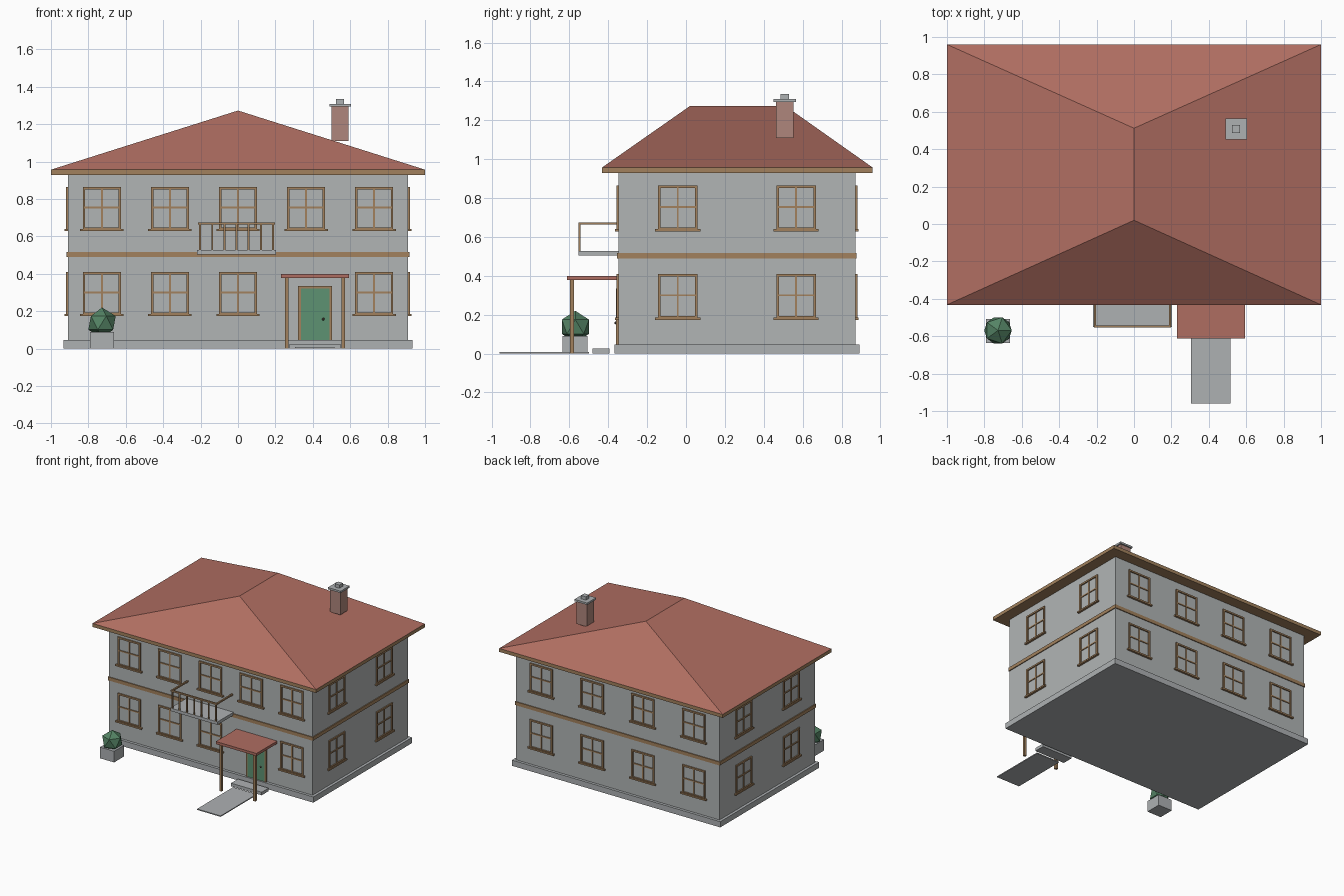
import bpy, bmesh
from math import pi
from mathutils import Matrix, Vector

if "Cube" in bpy.data.objects:
    bpy.data.objects.remove(bpy.data.objects["Cube"])


def material(name, rgb):
    m = bpy.data.materials.new(name)
    m.diffuse_color = (*rgb, 1)
    m.use_nodes = True
    m.node_tree.nodes["Principled BSDF"].inputs["Base Color"].default_value = m.diffuse_color
    return m


WALL = material("wall_grey", (0.44, 0.46, 0.46))
STONE = material("stone_grey", (0.42, 0.44, 0.45))
ROOF = material("roof_red", (0.43, 0.155, 0.12))
TRIM = material("trim_brown", (0.36, 0.22, 0.11))
DOOR = material("door_green", (0.11, 0.29, 0.17))
LEAF = material("leaf_green", (0.09, 0.23, 0.13))
BRICK = material("chimney_brick", (0.43, 0.24, 0.20))
METAL = material("dark_metal", (0.10, 0.08, 0.06))


def finish(name, bm, mat):
    bmesh.ops.recalc_face_normals(bm, faces=bm.faces[:])
    me = bpy.data.meshes.new(name)
    bm.to_mesh(me)
    bm.free()
    me.materials.append(mat)
    ob = bpy.data.objects.new(name, me)
    bpy.context.collection.objects.link(ob)
    return ob


def boxes(name, mat, spans, frame=Matrix()):
    """One object made of boxes, each given as (x0, x1, y0, y1, z0, z1)."""
    bm = bmesh.new()
    for x0, x1, y0, y1, z0, z1 in spans:
        mid = Vector((x0 + x1, y0 + y1, z0 + z1)) / 2
        size = Matrix.Diagonal((x1 - x0, y1 - y0, z1 - z0, 1))
        bmesh.ops.create_cube(bm, size=1, matrix=frame @ Matrix.Translation(mid) @ size)
    return finish(name, bm, mat)


# House body, centred on YC in depth
YC, HX, HY = 0.262, 0.91, 0.609
FRONT = YC - HY


def slab(name, mat, grow, z0, z1):
    return boxes(name, mat, [(-HX - grow, HX + grow, FRONT - grow, YC + HY + grow, z0, z1)])


slab("plinth", STONE, 0.022, 0, 0.046)
slab("walls", WALL, 0, 0.04, 0.935)
slab("floor_band", TRIM, 0.007, 0.49, 0.518)
boxes("eaves", TRIM, [(-1, 1, -0.432, 0.96, 0.929, 0.957)])

# Hipped roof with its ridge running front to back
bm = bmesh.new()
a, b, c, d, r0, r1 = [bm.verts.new(p) for p in (
    (-1, -0.432, 0.957), (1, -0.432, 0.957), (1, 0.96, 0.957), (-1, 0.96, 0.957),
    (0, 0.02, 1.273), (0, 0.512, 1.273))]
for f in ((a, b, r0), (b, c, r1, r0), (c, d, r1), (d, a, r0, r1), (d, c, b, a)):
    bm.faces.new(f)
finish("roof", bm, ROOF)

# Windows: local x runs along the wall, -y points outwards
def window(name, frame, x, z):
    w, h, t, o = 0.102, 0.23, 0.013, -0.01
    boxes(name, TRIM, [
        (x - w, x - w + t, o, 0.005, z, z + h),
        (x + w - t, x + w, o, 0.005, z, z + h),
        (x - w + t, x + w - t, o, 0.005, z + h - t, z + h),
        (x - w + t, x + w - t, o, 0.005, z, z + t),
        (x - 0.005, x + 0.005, -0.006, 0.005, z + t, z + h - t),
        (x - w + t, x + w - t, -0.006, 0.005, z + 0.115, z + 0.125),
        (x - 0.116, x + 0.116, -0.017, 0.005, z - 0.006, z + 0.006),
    ], frame)


SIDES = (("front", 0, HX, HY, 5), ("right", pi / 2, HY, HX, 2),
         ("back", pi, HX, HY, 4), ("left", -pi / 2, HY, HX, 2))
for side, angle, half, dist, n in SIDES:
    frame = (Matrix.Translation((0, YC, 0)) @ Matrix.Rotation(angle, 4, 'Z')
             @ Matrix.Translation((0, -dist, 0)))
    for i in range(n):
        x = half * ((2 * i + 1) / n - 1)
        for level, z in (("lower", 0.18), ("upper", 0.635)):
            if side == "front" and level == "lower" and i == 3:
                continue  # the door stands here
            window(f"{side}_{level}_window_{i + 1}", frame, x, z)

# Front door
DX = 0.412
boxes("door_leaf", DOOR, [(DX - 0.076, DX + 0.076, FRONT - 0.01, FRONT + 0.01, 0.046, 0.321)])
boxes("door_frame", TRIM, [
    (DX - 0.09, DX - 0.076, FRONT - 0.013, FRONT + 0.01, 0.046, 0.335),
    (DX + 0.076, DX + 0.09, FRONT - 0.013, FRONT + 0.01, 0.046, 0.335),
    (DX - 0.076, DX + 0.076, FRONT - 0.013, FRONT + 0.01, 0.321, 0.335)])
bm = bmesh.new()
bmesh.ops.create_icosphere(bm, subdivisions=1, radius=0.008,
                           matrix=Matrix.Translation((0.456, FRONT - 0.015, 0.158)))
finish("door_knob", bm, METAL)

# Porch, step and path
boxes("porch_roof", ROOF, [(0.23, 0.594, -0.612, FRONT, 0.379, 0.4)])
boxes("porch_posts", TRIM, [(DX + s - 0.01, DX + s + 0.01, -0.596, -0.576, 0, 0.379)
                            for s in (-0.151, 0.151)])
boxes("door_step", STONE, [(0.275, 0.549, -0.481, -0.393, 0, 0.025)])
boxes("path", STONE, [(0.306, 0.517, -0.96, -0.5, 0, 0.008)])

# Balcony
BX = -0.008
boxes("balcony_floor", STONE, [(BX - 0.211, BX + 0.211, -0.552, FRONT, 0.504, 0.528)])
boxes("balcony_rails", TRIM, [
    (BX - 0.206, BX + 0.206, -0.554, -0.542, 0.663, 0.675),
    (BX - 0.206, BX - 0.194, -0.542, FRONT, 0.663, 0.675),
    (BX + 0.194, BX + 0.206, -0.542, FRONT, 0.663, 0.675)])
boxes("balcony_balusters", TRIM, [
    (BX + k * 0.065 - 0.005, BX + k * 0.065 + 0.005, -0.553, -0.543, 0.528, 0.664)
    for k in range(-3, 4)])

# Chimney
def stack(name, mat, r, z0, z1):
    boxes(name, mat, [(0.546 - r, 0.546 + r, 0.508 - r, 0.508 + r, z0, z1)])


stack("chimney", BRICK, 0.046, 1.11, 1.294)
stack("chimney_cap", STONE, 0.057, 1.294, 1.309)
stack("chimney_pot", STONE, 0.021, 1.309, 1.336)

# Planter and shrub
boxes("planter", STONE, [(-0.79, -0.664, -0.635, -0.507, 0, 0.09)])
bm = bmesh.new()
bmesh.ops.create_icosphere(bm, subdivisions=1, radius=0.082,
                           matrix=Matrix.Translation((-0.727, -0.569, 0.138)))
finish("shrub", bm, LEAF)
